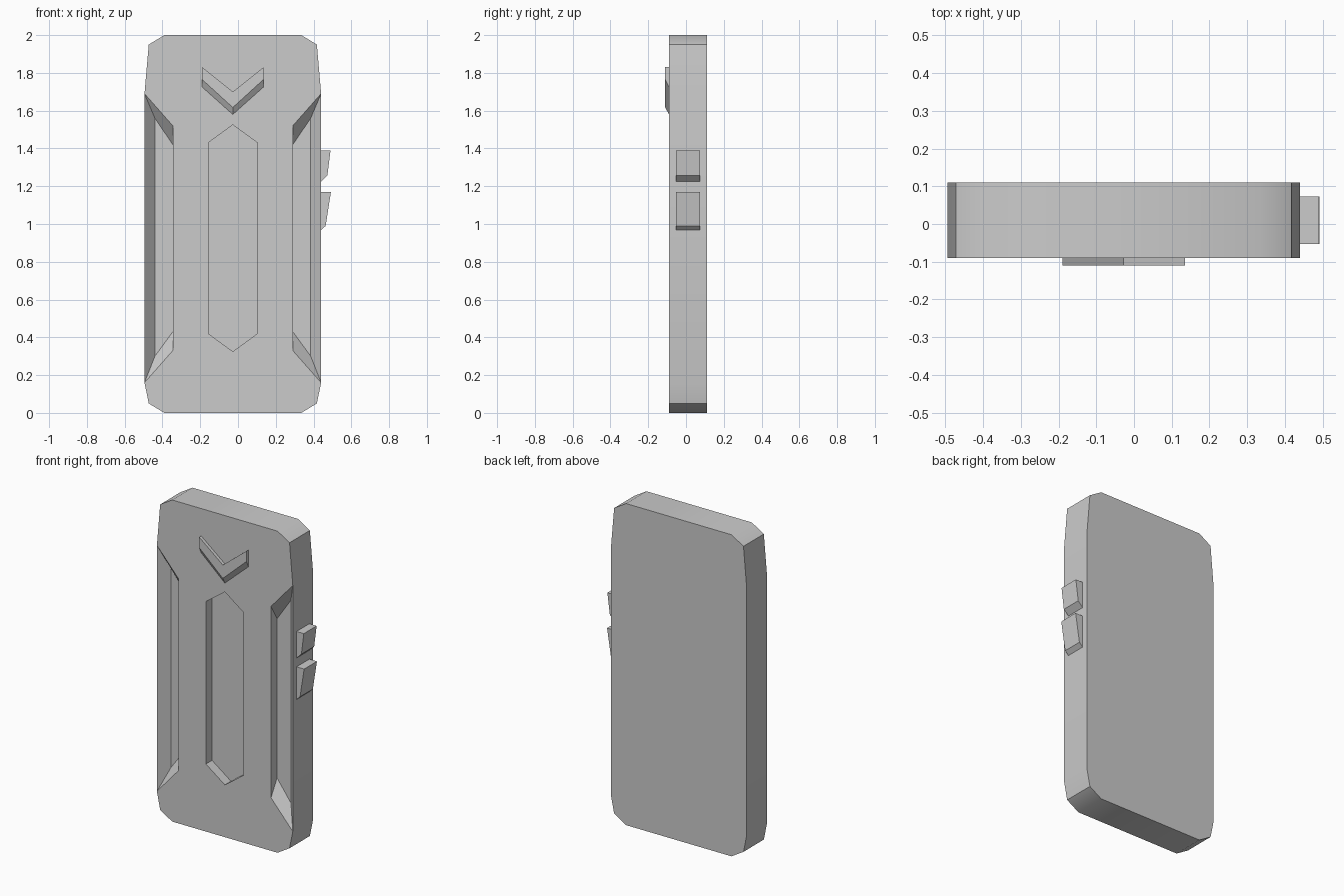
import bpy, bmesh

if "Cube" in bpy.data.objects:
    bpy.data.objects.remove(bpy.data.objects["Cube"])

FRONT, BACK, DEEP = -0.09, 0.11, -0.03
CX = -0.0275


def make_object(name, polys, mirror=False, x=0.0):
    """Weld a list of polygons into one closed mesh, optionally mirrored in x."""
    if mirror:
        polys = polys + [[(-p[0], p[1], p[2]) for p in reversed(f)] for f in polys]
    bm = bmesh.new()
    for f in polys:
        bm.faces.new([bm.verts.new(p) for p in f])
    bmesh.ops.remove_doubles(bm, verts=bm.verts, dist=1e-5)
    bmesh.ops.recalc_face_normals(bm, faces=bm.faces)
    me = bpy.data.meshes.new(name)
    bm.to_mesh(me)
    bm.free()
    ob = bpy.data.objects.new(name, me)
    ob.location.x = x
    bpy.context.collection.objects.link(ob)
    return ob


def at(profile, y):
    return [(px, y, pz) for px, pz in profile]


def walls(a, b, closed=False):
    """Quads joining two matching point rows."""
    n = len(a)
    return [[a[i], a[(i + 1) % n], b[(i + 1) % n], b[i]]
            for i in range(n if closed else n - 1)]


def prism(name, a, b):
    return make_object(name, [a, b] + walls(a, b, True))


# Case: right half, then mirrored about its centre line
outline = [(0, 0), (0.3625, 0), (0.445, 0.05), (0.4675, 0.16),
           (0.4675, 1.69), (0.445, 1.95), (0.3625, 2), (0, 2)]
slot = [(0, 1.525), (0.13, 1.43), (0.13, 0.42), (0, 0.325)]
groove_rim = [(0.4675, 0.16), (0.3175, 0.33), (0.3175, 1.52), (0.4675, 1.69)]
groove_floor = [(0.4125, 0.30), (0.3175, 0.43), (0.3175, 1.42), (0.4125, 1.56)]

faces = [at(outline, BACK)]
faces += walls(at(outline, FRONT), at(outline, BACK))
# front face wraps around the side groove and the half slot
faces.append(at(outline[:3] + groove_rim + outline[5:] + slot, FRONT))
# centre slot
faces += walls(at(slot, FRONT), at(slot, DEEP)) + [at(slot, DEEP)]
# side groove
faces += walls(at(groove_rim, FRONT), at(groove_floor, DEEP), True)
faces.append(at(groove_floor, DEEP))
case = make_object("case", faces, mirror=True, x=CX)

# Smooth the shallow outline corners, keep the rest crisp
bpy.context.view_layer.objects.active = case
case.select_set(True)
bpy.ops.object.shade_smooth_by_angle(angle=0.66)

# Raised chevron with a sloped lower edge
top = [(-0.19, 1.83), (-0.0275, 1.70), (0.135, 1.83)]
base = top + [(0.135, 1.725), (-0.0275, 1.58), (-0.19, 1.725)]
face = top + [(0.135, 1.765), (-0.0275, 1.617), (-0.19, 1.765)]
prism("chevron", at(base, FRONT), at(face, -0.11))

# Two wedge-shaped side buttons
for name, prof in (
        ("upper_button", [(0.44, 1.39), (0.49, 1.39), (0.473, 1.257), (0.44, 1.225)]),
        ("lower_button", [(0.44, 1.17), (0.492, 1.17), (0.464, 0.99), (0.44, 0.967)])):
    prism(name, at(prof, -0.053), at(prof, 0.073))
